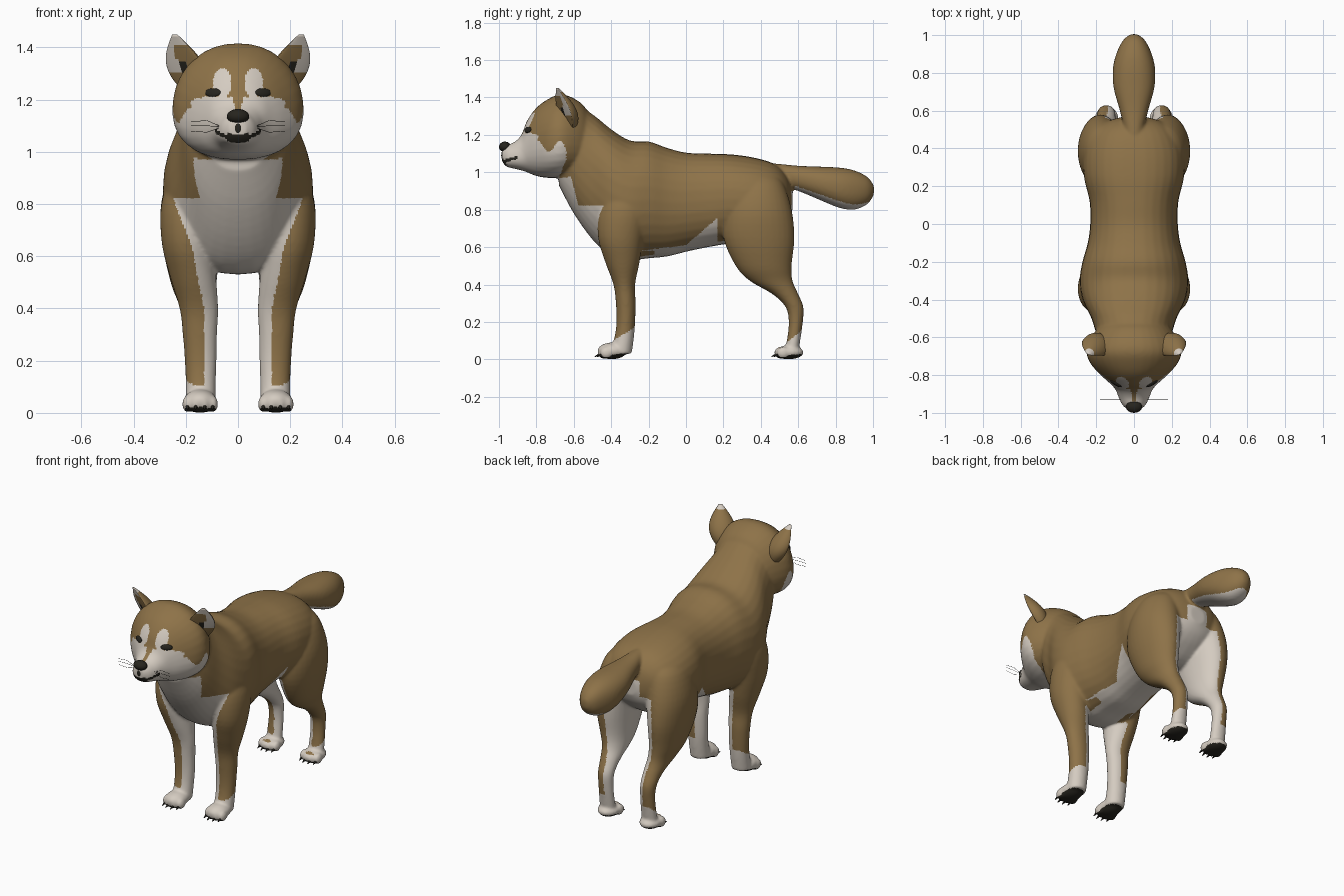
import bpy, bmesh, math
from mathutils import Vector, Matrix
from mathutils.bvhtree import BVHTree

cube = bpy.data.objects.get("Cube")
if cube:
    bpy.data.objects.remove(cube, do_unlink=True)


def material(name, rgb):
    m = bpy.data.materials.new(name)
    m.use_nodes = True
    m.diffuse_color = (*rgb, 1)
    m.node_tree.nodes["Principled BSDF"].inputs["Base Color"].default_value = (*rgb, 1)
    return m


BROWN, CREAM, DARK = range(3)
palette = [material("tan_fur", (.27, .17, .065)),
           material("cream_fur", (.66, .6, .53)),
           material("black_skin", (.02, .018, .013))]


def new_object(name, bm, colour=BROWN):
    bmesh.ops.recalc_face_normals(bm, faces=bm.faces[:])
    me = bpy.data.meshes.new(name)
    bm.to_mesh(me)
    bm.free()
    for m in palette:
        me.materials.append(m)
    for p in me.polygons:
        p.use_smooth = True
        p.material_index = colour
    ob = bpy.data.objects.new(name, me)
    bpy.context.scene.collection.objects.link(ob)
    return ob


def refine(rows, steps=4):
    """Catmull-Rom interpolation between rows of numbers."""
    out = []
    for i in range(len(rows) - 1):
        a, b, c, d = (rows[min(max(k, 0), len(rows) - 1)] for k in range(i - 1, i + 3))
        for s in range(steps):
            t = s / steps
            out.append([q + .5 * t * (r - p + t * (2 * p - 5 * q + 4 * r - u
                        + t * (3 * (q - r) + u - p)))
                        for p, q, r, u in zip(a, b, c, d)])
    return out + [list(rows[-1])]


def skin(bm, rings):
    """Closed tube through rings of points."""
    loops = [[bm.verts.new(p) for p in ring] for ring in rings]
    n = len(loops[0])
    for a, b in zip(loops, loops[1:]):
        for i in range(n):
            bm.faces.new((a[i], a[(i + 1) % n], b[(i + 1) % n], b[i]))
    bm.faces.new(loops[0][::-1])
    bm.faces.new(loops[-1])


TURN = [math.tau * i / 32 for i in range(32)]


def full(v):
    """Slightly squared circle coordinate."""
    return math.copysign(abs(v) ** .9, v)


def lengthwise(bm, rows, pear=0):
    """Rows: y, top z, bottom z, half width; pear widens the lower half."""
    skin(bm, [[(w * full(math.cos(a)) * (1 - pear * math.sin(a)), y,
                (t + b) / 2 + (t - b) / 2 * full(math.sin(a))) for a in TURN]
              for y, t, b, w in refine(rows)])


def upright(bm, rows, side):
    """Rows: z, x, y, x radius, y radius."""
    skin(bm, [[(side * (x + rx * math.cos(a)), y + ry * math.sin(a), z) for a in TURN]
              for z, x, y, rx, ry in refine(rows)])


def ball(bm, centre, radii, rot=Matrix()):
    bmesh.ops.create_uvsphere(bm, u_segments=20, v_segments=12, radius=1,
                              matrix=Matrix.Translation(centre) @ rot @ Matrix.Diagonal((*radii, 1)))


torso = [(-.68, 1.2, .93, .12), (-.6, 1.36, .78, .19), (-.5, 1.31, .64, .225),
         (-.4, 1.23, .55, .272), (-.3, 1.17, .53, .288), (-.2, 1.165, .54, .273),
         (-.1, 1.13, .55, .245), (0, 1.105, .575, .232), (.12, 1.1, .6, .235),
         (.25, 1.095, .62, .265), (.38, 1.075, .62, .265), (.48, 1.04, .68, .22),
         (.54, .98, .74, .15), (.57, .9, .8, .05)]
head = [(-.5, 1.28, 1.05, .13), (-.55, 1.36, 1, .19), (-.62, 1.405, .98, .235),
        (-.68, 1.415, .97, .25), (-.74, 1.39, .97, .228), (-.8, 1.345, .98, .175),
        (-.85, 1.275, 1, .12), (-.88, 1.2, 1.01, .096), (-.92, 1.16, 1.02, .08),
        (-.96, 1.145, 1.03, .06), (-.985, 1.12, 1.06, .03)]
tail = [(.42, 1.05, .95, .04), (.5, 1.045, .93, .052), (.6, 1.035, .9, .075),
        (.72, 1.03, .85, .108), (.82, 1.025, .81, .112), (.9, 1.01, .8, .094),
        (.97, .975, .83, .06), (1.005, .93, .88, .02)]
front_leg = [(.98, .16, -.31, .03, .04), (.92, .18, -.32, .07, .09), (.8, .196, -.335, .098, .13),
             (.65, .195, -.35, .097, .12), (.52, .172, -.34, .088, .092), (.4, .15, -.33, .074, .058),
             (.3, .146, -.322, .066, .053), (.2, .143, -.322, .061, .05),
             (.12, .143, -.33, .058, .052), (.03, .143, -.35, .058, .06)]
hind_leg = [(1, .13, .4, .04, .06), (.94, .15, .39, .1, .13), (.8, .17, .385, .125, .18),
            (.65, .178, .39, .112, .19), (.5, .17, .415, .088, .15), (.42, .158, .455, .07, .115),
            (.35, .15, .53, .056, .07), (.28, .147, .58, .048, .048), (.2, .145, .587, .045, .038),
            (.1, .145, .575, .048, .036), (.03, .145, .56, .05, .04)]
TOES = (-.048, -.017, .017, .048)
FEET = [(s, y, h) for s in (-1, 1) for y, h in ((-.47, .045), (.475, .037))]   # toe line, height

# Body: overlapping volumes fused into one skin
bm = bmesh.new()
lengthwise(bm, torso)
lengthwise(bm, head, .12)
lengthwise(bm, tail)
for side in (-1, 1):
    upright(bm, front_leg, side)
    upright(bm, hind_leg, side)
for side, y, h in FEET:
    ball(bm, (side * .145, y + .075, h), (.065, .08, h))
    for dx in TOES:
        ball(bm, (side * .145 + dx, y + .025 + abs(dx) * .4, .034), (.021, .035, .033))
body = new_object("body", bm)
remesh = body.modifiers.new("fuse", "REMESH")
remesh.mode = "VOXEL"
remesh.voxel_size = .0078
soften = body.modifiers.new("soften", "SMOOTH")
soften.factor = .5
soften.iterations = 11
bpy.context.view_layer.update()
deps = bpy.context.evaluated_depsgraph_get()
fused = bpy.data.meshes.new_from_object(body.evaluated_get(deps))
body.modifiers.clear()
body.data = fused
if not fused.materials:
    for m in palette:
        fused.materials.append(m)


def head_coat(x, y, z):
    mouth = .016 if x < .04 else .008
    if y < -.84 and x < .088 and abs(z - 1.05 - 4 * x * x) < mouth:
        return DARK
    if z > 1.15 and x < min(.028, .008 + .2 * (z - 1.15)):
        return BROWN                                       # bridge of the muzzle
    brow = ((x - .06) / .036) ** 2 + ((z - 1.265) / .055) ** 2 < 1
    if z > 1.19 and brow and y < -.7:
        return CREAM
    cheek = 1.21 - .25 * max(x - .13, 0) if x < .18 else 1.14 + .03 * math.cos((y + .67) * 50)
    back = -.64 - .4 * max(1.07 - z, 0) - .5 * max(z - 1.12, 0)
    return CREAM if z < cheek and (y < back or x < .1) else BROWN


def coat(c, n):
    """Fur colour from position and direction."""
    x, y, z = abs(c.x), c.y, c.z
    inward = n.x * (1 if c.x > 0 else -1) < -.2
    front_edge = .1 + .19 * (z - .24) + .2 * max(z - .63, 0)
    if z < .03 and n.z < -.5:
        return DARK                                        # paw pads
    if y < -.63 and z > .97:
        return head_coat(x, y, z)
    if z < (.06 + .8 * max(y - .5, 0) if y > 0 else .095 + .6 * max(y + .4, 0)):
        return CREAM                                       # paws
    if y > .58 and z > .75:
        return CREAM if n.z < -.65 else BROWN              # tail
    if y < -.17 and z < .58:                               # front legs
        return CREAM if inward or x < (front_edge if n.y < 0 else .1) else BROWN
    if y < -.3:                                            # chest
        if z > .82:
            return CREAM if y < -.58 + .25 * (.84 - z) and x < .2 and z < .98 else BROWN
        return CREAM if y < -.4 and n.y < -.2 and x < front_edge or x < .12 else BROWN
    if y < .17:                                            # belly
        return CREAM if z < .61 + .12 * y + .75 * max(y, 0) else BROWN
    seat = y > .48 and x < .07 and z < .9
    return CREAM if seat or (z < .8 and (inward or x < .11)) else BROWN


for p in fused.polygons:
    p.use_smooth = True
    p.material_index = coat(p.center, p.normal)

# Ears: leaning cones with a flat front and a full rounded back
for side, label in ((1, "left"), (-1, "right")):
    base, tip = Vector((.165, -.615, 1.2)), Vector((.243, -.69, 1.45))
    wide, facing = Vector((.89, .45, 0)), Vector((.45, -.89, 0))
    rings = []
    for k in range(25):
        t = k / 24
        r = .01 + .067 * math.sin(math.pi * t ** .95)
        rings.append([base.lerp(tip, t) + wide * r * math.cos(a)
                      + facing * r * math.sin(a) * (.1 if math.sin(a) > 0 else .9) for a in TURN])
    bm = bmesh.new()
    skin(bm, [[(side * p.x, p.y, p.z) for p in ring] for ring in rings])
    ear = new_object(label + "_ear", bm)
    for p in ear.data.polygons:
        c = Vector((abs(p.center.x), p.center.y, p.center.z))
        n = Vector((p.normal.x * side, p.normal.y, p.normal.z))
        t = (c.z - base.z) / (tip.z - base.z)
        across = (c - base.lerp(tip, t)).dot(wide)
        front = n.dot(facing) > .2
        if front and (across / .022) ** 2 + ((c.z - 1.32) / .028) ** 2 < 1:
            p.material_index = DARK
        elif t > .9 or (front and (t > .82 or (across > .02 and t > .4))):
            p.material_index = CREAM

# Eyes seated on the face
face = BVHTree.FromPolygons([v.co for v in fused.vertices], [p.vertices for p in fused.polygons])
for side, label in ((1, "left"), (-1, "right")):
    spot, normal, _, _ = face.ray_cast(Vector((side * .096, -2, 1.227)), Vector((0, 1, 0)))
    bm = bmesh.new()
    ball(bm, spot, (.034, .008, .017), normal.to_track_quat("-Y", "Z").to_matrix().to_4x4())
    new_object(label + "_eye", bm, DARK)

# Nose with the groove below it
bm = bmesh.new()
ball(bm, (0, -.968, 1.136), (.043, .032, .028))
ball(bm, (0, -.966, 1.09), (.025, .022, .035))
new_object("nose", bm, DARK)

# Claws
bm = bmesh.new()
for side, y, _ in FEET:
    for dx in TOES:
        place = Matrix.Translation((side * .145 + dx, y - .008 + abs(dx) * .4, .021))
        bmesh.ops.create_cone(bm, cap_ends=True, segments=8, radius1=.01, radius2=.002, depth=.036,
                              matrix=place @ Matrix.Rotation(math.radians(110), 4, "X"))
new_object("claws", bm, DARK)

# Whiskers
whiskers = bpy.data.curves.new("whiskers", "CURVE")
whiskers.dimensions = "3D"
whiskers.bevel_depth = .0009
whiskers.materials.append(palette[DARK])
for side in (-1, 1):
    for rise in (-.02, .005, .025):
        line = whiskers.splines.new("POLY")
        line.points.add(2)
        for pt, (x, dz) in zip(line.points, ((.06, 0), (.12, 1), (.18, .8))):
            pt.co = (side * x, -.93, 1.095 + rise * dz, 1)
bpy.context.scene.collection.objects.link(bpy.data.objects.new("whiskers", whiskers))
